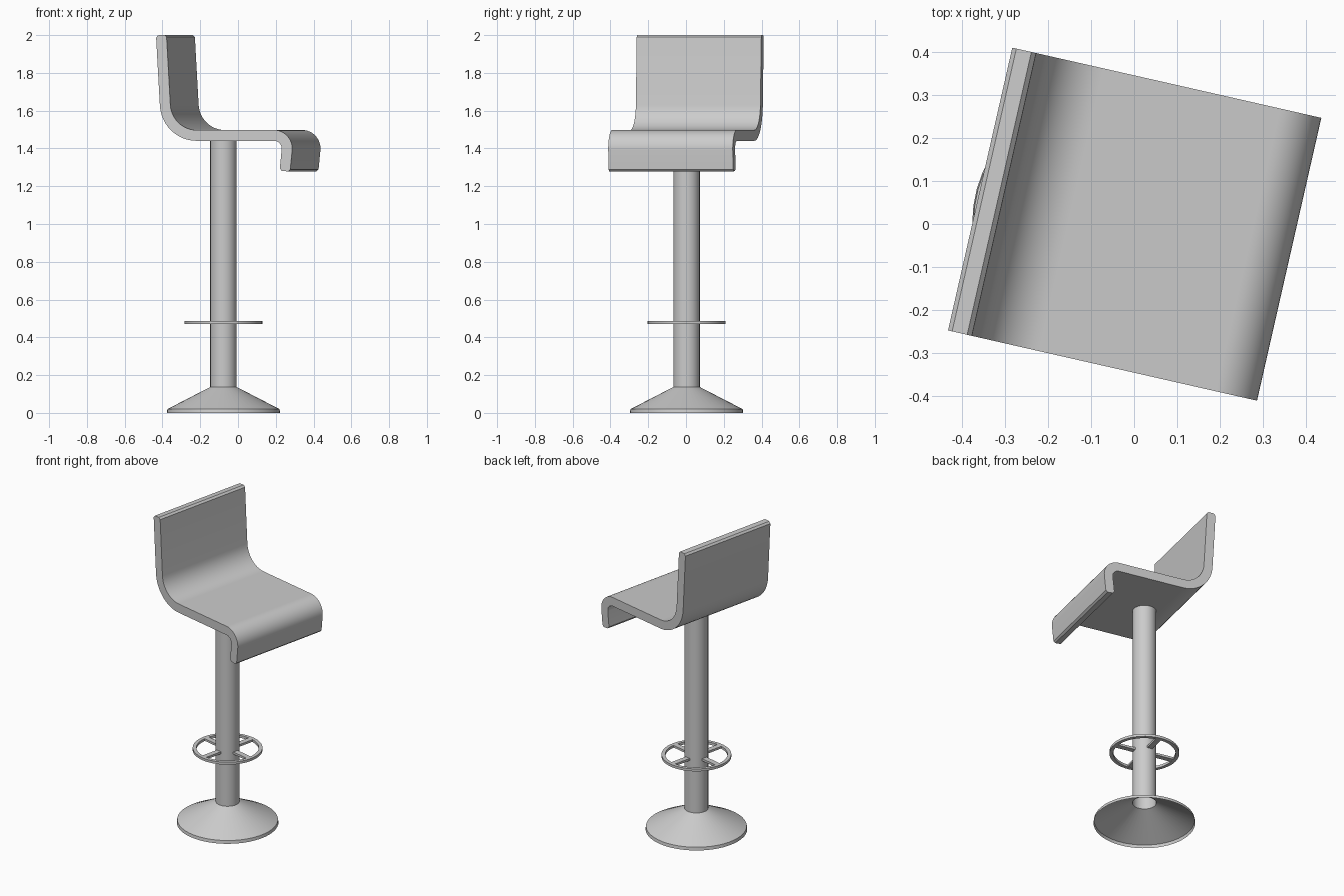
import bpy, bmesh
from math import radians, cos, sin, pi, tan
from mathutils import Vector

if "Cube" in bpy.data.objects:
    bpy.data.objects.remove(bpy.data.objects["Cube"])

TURN = radians(-12.8)      # seat and spokes are swivelled on the column
AXIS = (-0.077, 0.003)     # column centre


def finish(name, bm, loc=(0, 0, 0), rot=0.0):
    bmesh.ops.recalc_face_normals(bm, faces=bm.faces)
    me = bpy.data.meshes.new(name)
    bm.to_mesh(me)
    bm.free()
    ob = bpy.data.objects.new(name, me)
    bpy.context.collection.objects.link(ob)
    ob.location = loc
    ob.rotation_euler.z = rot
    bpy.ops.object.select_all(action='DESELECT')
    ob.select_set(True)
    bpy.context.view_layer.objects.active = ob
    bpy.ops.object.shade_smooth_by_angle(angle=radians(30))
    return ob


def lathe(name, profile, closed=False, n=48):
    bm = bmesh.new()
    rings = [[bm.verts.new((r * cos(2 * pi * i / n), r * sin(2 * pi * i / n), z))
              for i in range(n)] for r, z in profile]
    pairs = list(zip(rings, rings[1:]))
    if closed:
        pairs.append((rings[-1], rings[0]))
    for a, b in pairs:
        for i in range(n):
            j = (i + 1) % n
            bm.faces.new((a[i], a[j], b[j], b[i]))
    return finish(name, bm, (*AXIS, 0))


def fillet(a, corner, b, radius, steps=12):
    """Arc points rounding the corner between two straight runs."""
    d1, d2 = (a - corner).normalized(), (b - corner).normalized()
    half = d1.angle(d2) / 2
    centre = corner + (d1 + d2).normalized() * (radius / sin(half))
    start = corner + d1 * (radius / tan(half)) - centre
    end = corner + d2 * (radius / tan(half)) - centre
    sweep = start.angle(end)
    return [centre + (start * sin((1 - t) * sweep) + end * sin(t * sweep)) / sin(sweep)
            for t in (k / steps for k in range(steps + 1))]


# Seat: bent sheet, centreline thickened and extruded sideways
p = [Vector(c) for c in ((-0.340, 2.0), (-0.310, 1.469), (0.350, 1.469), (0.331, 1.28))]
d0, d3 = (p[1] - p[0]).normalized(), (p[3] - p[2]).normalized()
path = ([p[0], p[0] + d0 * 0.012] + fillet(p[0], p[1], p[2], 0.17)
        + fillet(p[1], p[2], p[3], 0.07) + [p[3] - d3 * 0.012, p[3]])
upper, lower = [], []
last = len(path) - 1
for i, c in enumerate(path):
    t = (path[min(i + 1, last)] - path[max(i - 1, 0)]).normalized()
    h = 0.018 if i in (0, last) else 0.0285     # eased end edges
    nrm = Vector((-t.y, t.x)) * h
    upper.append(c + nrm)
    lower.append(c - nrm)
outline = upper + lower[::-1]
bm = bmesh.new()
face = bm.faces.new([bm.verts.new((q.x, -0.338, q.y)) for q in outline])
ext = bmesh.ops.extrude_face_region(bm, geom=[face], use_keep_orig=True)
bmesh.ops.translate(bm, vec=(0, 0.676, 0),
                    verts=[v for v in ext['geom'] if isinstance(v, bmesh.types.BMVert)])
finish("seat", bm, rot=TURN)

# Column and hollow flared base
lathe("column", [(0.07, 0.135), (0.07, 1.442)])
lathe("base", [(0.30, 0.0), (0.297, 0.02), (0.07, 0.137)])

# Foot ring with four spokes
lathe("foot_ring", [(0.184, 0.471), (0.206, 0.471), (0.206, 0.487), (0.184, 0.487)], closed=True)
for k in range(4):
    bm = bmesh.new()
    bmesh.ops.create_cube(bm, size=1)
    bmesh.ops.scale(bm, vec=(0.13, 0.034, 0.014), verts=bm.verts)
    bmesh.ops.translate(bm, vec=(0.125, 0, 0.480), verts=bm.verts)
    finish(f"spoke_{k + 1}", bm, (*AXIS, 0), TURN + k * pi / 2)
